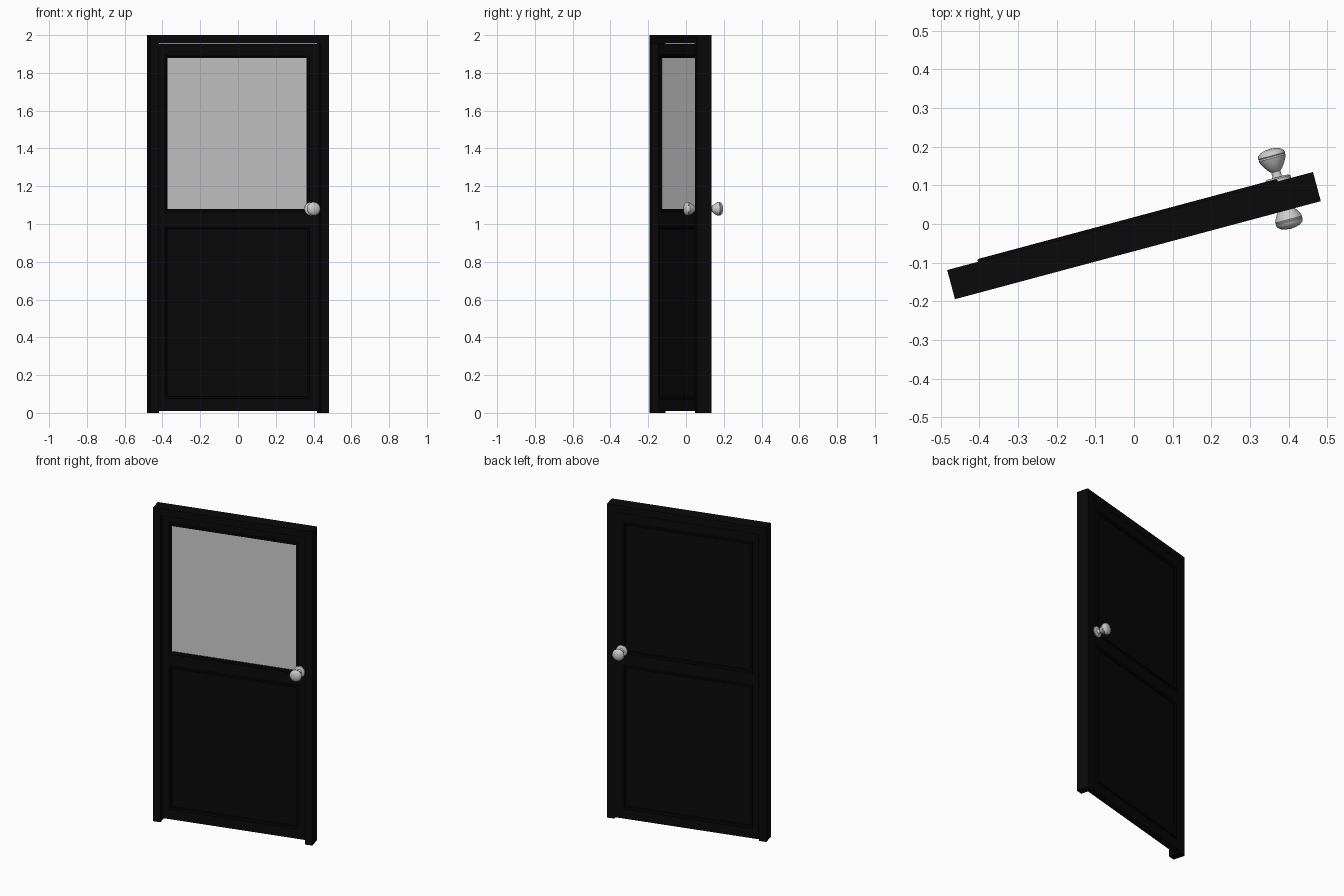
import bpy, bmesh, math
from mathutils import Matrix

if "Cube" in bpy.data.objects:
    bpy.data.objects.remove(bpy.data.objects["Cube"])

# The whole door is turned 15 degrees about z; parts are built in door space
PLACE = Matrix.Translation((0, -0.03, 0)) @ Matrix.Rotation(math.radians(15), 4, 'Z')

black = bpy.data.materials.new("black_paint")
black.diffuse_color = (0.003, 0.003, 0.003, 1)
black.use_nodes = True
black.node_tree.nodes["Principled BSDF"].inputs["Base Color"].default_value = black.diffuse_color


def finish(name, bm, mat=None, smooth=False):
    bmesh.ops.recalc_face_normals(bm, faces=bm.faces)
    me = bpy.data.meshes.new(name)
    bm.to_mesh(me)
    bm.free()
    ob = bpy.data.objects.new(name, me)
    bpy.context.collection.objects.link(ob)
    ob.matrix_world = PLACE
    if mat:
        me.materials.append(mat)
    if smooth:
        bpy.ops.object.select_all(action='DESELECT')
        ob.select_set(True)
        bpy.context.view_layer.objects.active = ob
        bpy.ops.object.shade_smooth_by_angle(angle=math.radians(40))
    return ob


def box(name, x0, x1, y0, y1, z0, z1, mat=black):
    bm = bmesh.new()
    bmesh.ops.create_cube(bm, size=1)
    for v in bm.verts:
        v.co = ((x0 + x1) / 2 + v.co.x * (x1 - x0),
                (y0 + y1) / 2 + v.co.y * (y1 - y0),
                (z0 + z1) / 2 + v.co.z * (z1 - z0))
    return finish(name, bm, mat)


def moulding(name, x0, x1, z0, z1, face, side):
    """Mitred moulding: a (inset, height) profile swept round a rectangle."""
    profile = [(0, -0.008), (0, 0.005), (0.004, 0.007), (0.012, 0.005), (0.019, -0.008)]
    bm = bmesh.new()
    rings = []
    for i, h in profile:
        y = face + side * h
        rings.append([bm.verts.new(c) for c in (
            (x0 + i, y, z0 + i), (x1 - i, y, z0 + i),
            (x1 - i, y, z1 - i), (x0 + i, y, z1 - i))])
    for a, b in zip(rings, rings[1:] + rings[:1]):
        for k in range(4):
            n = (k + 1) % 4
            bm.faces.new((a[k], a[n], b[n], b[k]))
    return finish(name, bm, black)


def lathe(name, profile, x, y, z, side, steps=32):
    """Spin an (along, radius) profile about the door's normal."""
    bm = bmesh.new()
    vs = [bm.verts.new((x + r, y + side * a, z)) for a, r in profile]
    es = [bm.edges.new(p) for p in zip(vs, vs[1:])]
    bmesh.ops.spin(bm, geom=vs + es, cent=(x, y, z), axis=(0, 1, 0),
                   angle=math.tau, steps=steps, use_duplicate=False)
    bmesh.ops.remove_doubles(bm, verts=bm.verts, dist=1e-5)
    return finish(name, bm, None, True)


# Door frame
W, T, J = 0.4895, 0.039, 0.045
box("left_jamb", -W, -W + J, -T, T, 0, 2)
box("right_jamb", W - J, W, -T, T, 0, 2)
box("head_jamb", -W + J, W - J, -T, T, 2 - J, 2)

# Door leaf: stiles, rails and recessed panels
F, B = -0.001, 0.039
L, R = -0.388, 0.376
EDGE, BASE, TOP = W - J - 0.002, 0.01, 1.953
box("left_stile", -EDGE, L, F, B, BASE, TOP)
box("right_stile", R, EDGE, F, B, BASE, TOP)
panels = {"lower": (0.09, 0.97), "upper": (1.08, 1.88)}
box("bottom_rail", L, R, F, B, BASE, panels["lower"][0])
box("lock_rail", L, R, F, B, panels["lower"][1], panels["upper"][0])
box("top_rail", L, R, F, B, panels["upper"][1], TOP)
for key, (z0, z1) in panels.items():
    box(key + "_panel", L, R, F + 0.008, B - 0.008, z0, z1)
    for side, face, word in ((-1, F, "front"), (1, B, "back")):
        moulding(f"{key}_{word}_moulding", L - 0.019, R + 0.019,
                 z0 - 0.019, z1 + 0.019, face, side)

# Pale window pane on the front of the upper panel
box("window_pane", L, R, F + 0.005, F + 0.008, *panels["upper"], mat=None)

# Round knobs with rose plates on both sides
rose = [(0, 0), (0, 0.034), (0.007, 0.034), (0.011, 0.028), (0.011, 0)]
knob = [(0.010, 0.016), (0.016, 0.012), (0.026, 0.012), (0.031, 0.018),
        (0.042, 0.026), (0.054, 0.033), (0.062, 0.036), (0.066, 0.0345),
        (0.068, 0.036), (0.075, 0.034), (0.081, 0.027), (0.085, 0.016), (0.087, 0)]
for side, face, word in ((-1, F, "front"), (1, B, "back")):
    lathe(word + "_rose", rose, 0.397, face, 1.08, side)
    lathe(word + "_knob", knob, 0.397, face, 1.08, side)
